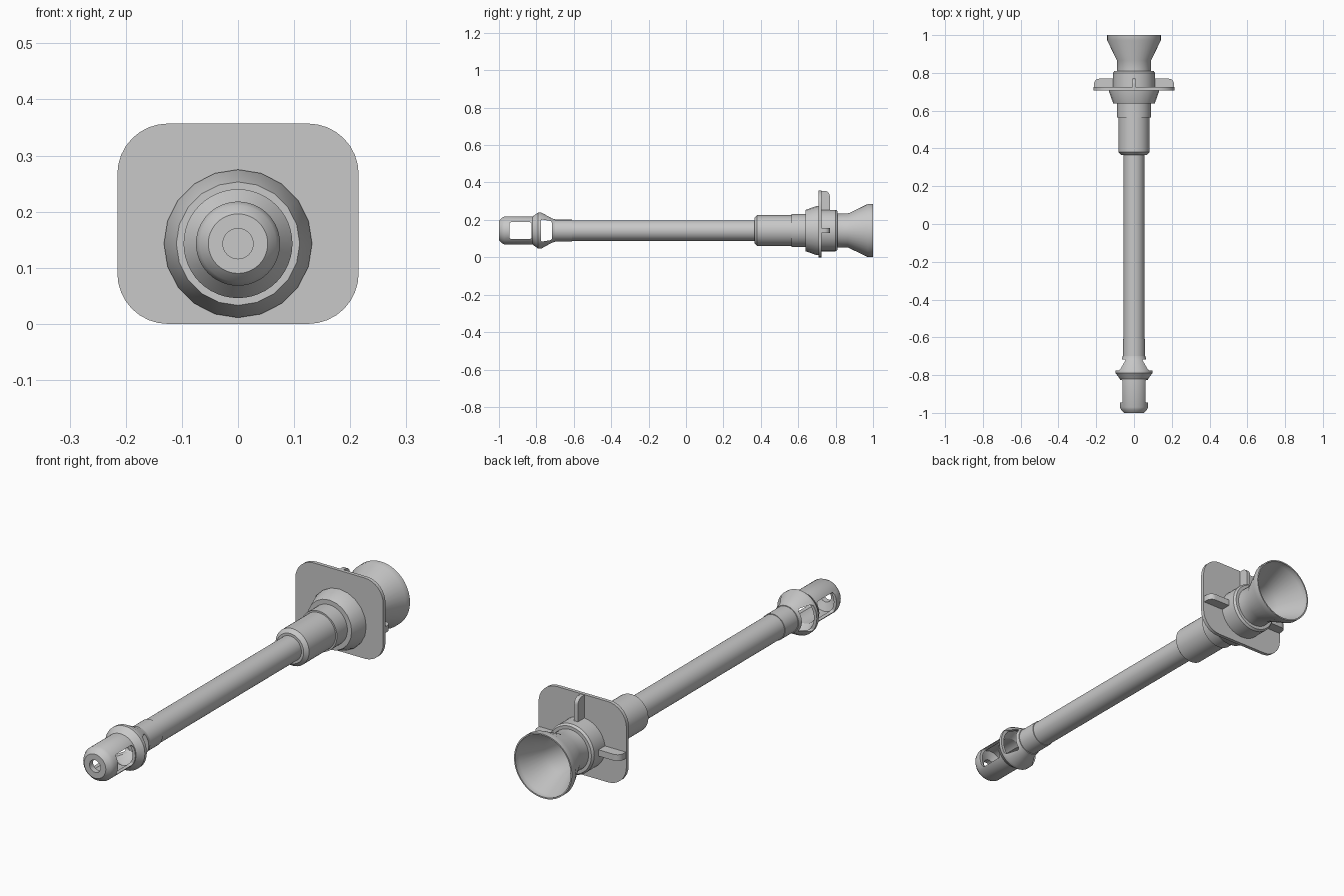
import bpy, bmesh, math
from mathutils import Vector

if "Cube" in bpy.data.objects:
    bpy.data.objects.remove(bpy.data.objects["Cube"])

CZ = 0.143  # height of the tube axis

mat = bpy.data.materials.new("light_grey")
mat.diffuse_color = (0.58, 0.58, 0.58, 1)
mat.use_nodes = True
mat.node_tree.nodes["Principled BSDF"].inputs["Base Color"].default_value = mat.diffuse_color


def finish(name, bm):
    bmesh.ops.recalc_face_normals(bm, faces=bm.faces)
    me = bpy.data.meshes.new(name)
    bm.to_mesh(me)
    bm.free()
    me.materials.append(mat)
    ob = bpy.data.objects.new(name, me)
    bpy.context.collection.objects.link(ob)
    return ob


def smooth(ob, angle=30):
    bpy.ops.object.select_all(action='DESELECT')
    ob.select_set(True)
    bpy.context.view_layer.objects.active = ob
    bpy.ops.object.shade_smooth_by_angle(angle=math.radians(angle))


def lathe(name, profile, n=40):
    """Spin (y, radius) points round the tube axis; radius 0 closes an end."""
    bm = bmesh.new()
    rings = []
    for y, r in profile:
        if r == 0:
            rings.append([bm.verts.new((0, y, CZ))] * n)
        else:
            rings.append([bm.verts.new((r * math.cos(math.tau * i / n), y,
                                        CZ + r * math.sin(math.tau * i / n)))
                          for i in range(n)])
    for a, b in zip(rings, rings[1:]):
        for i in range(n):
            j = (i + 1) % n
            bm.faces.new(list(dict.fromkeys((a[i], a[j], b[j], b[i]))))
    return finish(name, bm)


def prism(name, corners, radii, place, depth):
    """Extrude a rounded polygon; place maps (a, b, d) to a 3D point."""
    pts = []
    n = len(corners)
    for i, r in enumerate(radii):
        p = Vector(corners[i])
        if r == 0:
            pts.append(p)
            continue
        u = (Vector(corners[i - 1]) - p).normalized()
        v = (Vector(corners[(i + 1) % n]) - p).normalized()
        for k in range(9):
            t = math.pi / 2 * k / 8
            pts.append(p + r * (u * (1 - math.sin(t)) + v * (1 - math.cos(t))))
    bm = bmesh.new()
    lo, hi = [[bm.verts.new(place(p.x, p.y, d)) for p in pts] for d in depth]
    bm.faces.new(lo)
    bm.faces.new(hi[::-1])
    m = len(pts)
    for i in range(m):
        j = (i + 1) % m
        bm.faces.new((lo[i], lo[j], hi[j], hi[i]))
    return finish(name, bm)


# Hollow tip with flared collar
tip = lathe("tip_cage", [
    (-0.70, 0), (-0.70, 0.061), (-0.715, 0.064), (-0.775, 0.097), (-0.79, 0.097),
    (-0.82, 0.075), (-0.97, 0.075), (-0.985, 0.068), (-1.0, 0.053), (-1.0, 0.027),
    (-0.975, 0.027), (-0.96, 0.062), (-0.82, 0.062), (-0.785, 0.083),
    (-0.775, 0.083), (-0.715, 0.052), (-0.715, 0)], 48)


# Side windows through the tip
def sideways(a, b, d):
    return (d, a, CZ + b)


windows = [
    prism("tip_window_cutter", [(-0.945, -0.045), (-0.825, -0.045),
                                (-0.825, 0.045), (-0.945, 0.045)],
          [0.012] * 4, sideways, (-0.2, 0.2)),
    prism("collar_window_cutter", [(-0.776, -0.060), (-0.717, -0.050),
                                   (-0.717, 0.050), (-0.776, 0.060)],
          [0.01] * 4, sideways, (-0.2, 0.2))]
for cutter in windows:
    mod = tip.modifiers.new("window", 'BOOLEAN')
    mod.operation = 'DIFFERENCE'
    mod.solver = 'EXACT'
    mod.object = cutter
    cutter.hide_render = True
    bpy.context.view_layer.objects.active = tip
    bpy.ops.object.modifier_apply(modifier=mod.name)
for cutter in windows:
    bpy.data.objects.remove(cutter)
smooth(tip)

# Long shaft with a thin sleeve at its front
smooth(lathe("shaft", [(-0.702, 0), (-0.702, 0.058), (-0.61, 0.058), (-0.61, 0.055),
                       (0.38, 0.055), (0.38, 0)]))

# Stepped hub in front of the plate
smooth(lathe("hub", [(0.365, 0), (0.365, 0.066), (0.38, 0.082), (0.565, 0.082),
                     (0.565, 0.089), (0.66, 0.089), (0.66, 0)]))

# Faceted flange against the plate
smooth(lathe("flange", [(0.638, 0), (0.638, 0.110), (0.70, 0.132), (0.712, 0.132),
                        (0.712, 0)], 20))

# Rear collar and open funnel
smooth(lathe("rear_funnel", [
    (0.715, 0), (0.715, 0.111), (0.80, 0.111), (0.81, 0.104), (0.81, 0.09),
    (0.865, 0.09), (0.972, 0.142), (1.0, 0.142), (1.0, 0.136), (0.975, 0.136),
    (0.868, 0.083), (0.74, 0.083), (0.74, 0)]))

# Rounded plate
smooth(prism("plate", [(-0.215, 0), (0.215, 0), (0.215, 0.357), (-0.215, 0.357)],
             [0.09] * 4, lambda a, b, d: (a, d, b), (0.708, 0.724)))

# Ribs behind the plate: one on each side, one on top
rib = [(0.10, 0.72), (0.212, 0.72), (0.212, 0.769), (0.10, 0.769)]
for side, label in ((1, "right"), (-1, "left")):
    smooth(prism(label + "_rib", rib, [0, 0, 0.028, 0],
                 lambda a, b, d: (side * a, b, CZ + d), (-0.014, 0.014)))
smooth(prism("top_rib", rib, [0, 0, 0.028, 0],
             lambda a, b, d: (d, b, CZ + a), (-0.009, 0.009)))
